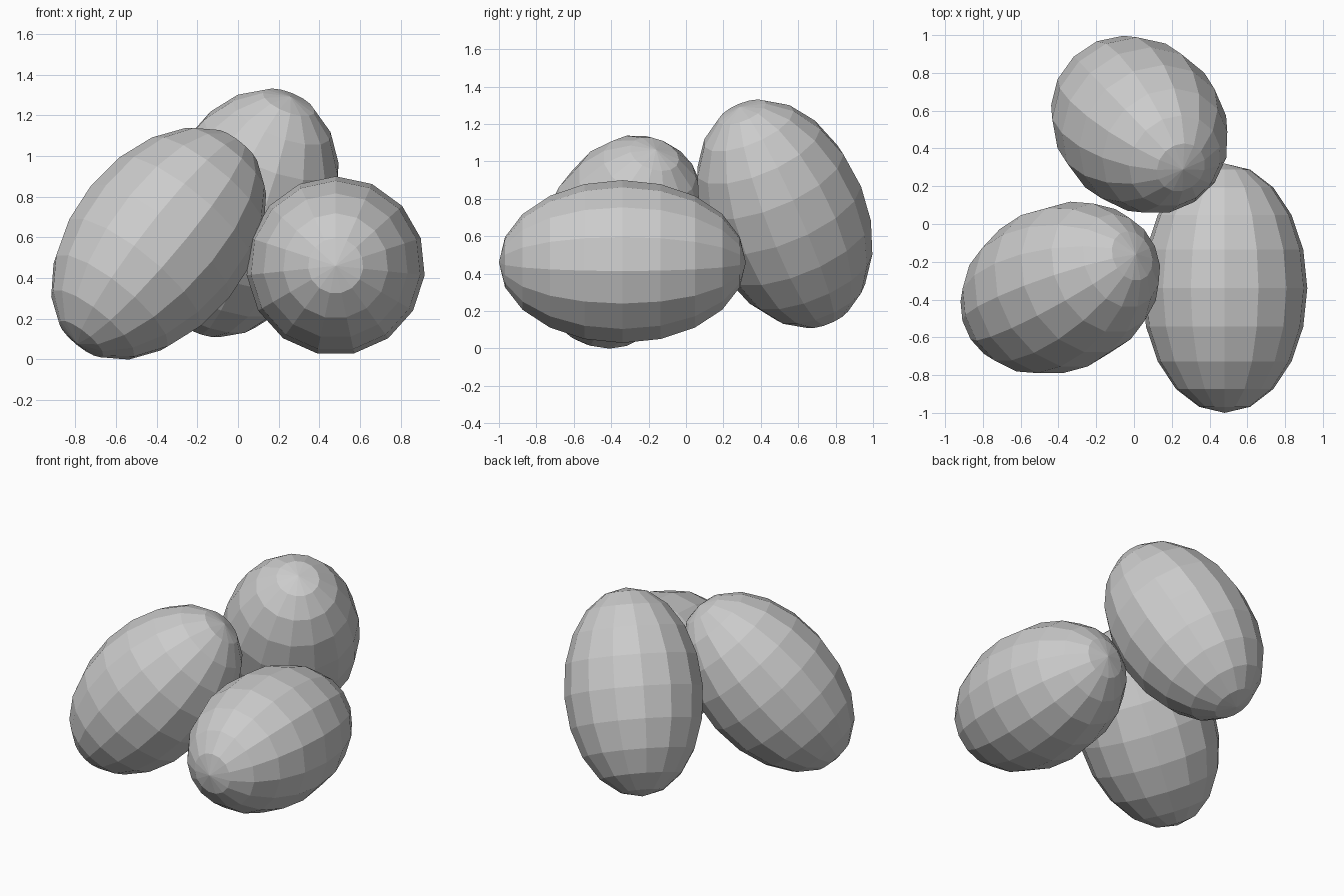
import bpy
import bmesh
from math import asin, atan2
from mathutils import Vector, Matrix

if "Cube" in bpy.data.objects:
    bpy.data.objects.remove(bpy.data.objects["Cube"])

RADIUS = 0.44
HALF_LENGTH = 0.66


def egg(name, centre, axis):
    """Faceted ellipsoid whose long axis points along the given direction."""
    bm = bmesh.new()
    bmesh.ops.create_uvsphere(bm, u_segments=15, v_segments=10, radius=1.0)
    d = Vector(axis).normalized()
    tilt = (Matrix.Rotation(atan2(d.x, d.z), 4, 'Y')
            @ Matrix.Rotation(asin(-d.y), 4, 'X'))
    shape = Matrix.Diagonal((RADIUS, RADIUS, HALF_LENGTH, 1.0))
    bm.transform(tilt @ shape)
    mesh = bpy.data.meshes.new(name)
    bm.to_mesh(mesh)
    bm.free()
    obj = bpy.data.objects.new(name, mesh)
    obj.location = centre
    bpy.context.collection.objects.link(obj)
    return obj


# Egg lying flat, and two eggs leaning beside and behind it
egg("lying_egg", (0.48, -0.34, 0.46), (0, -1, 0))
egg("leaning_egg_left", (-0.39, -0.34, 0.57), (0.60, 0.27, 0.74))
egg("leaning_egg_back", (0.03, 0.525, 0.72), (0.35, -0.36, 0.87))
